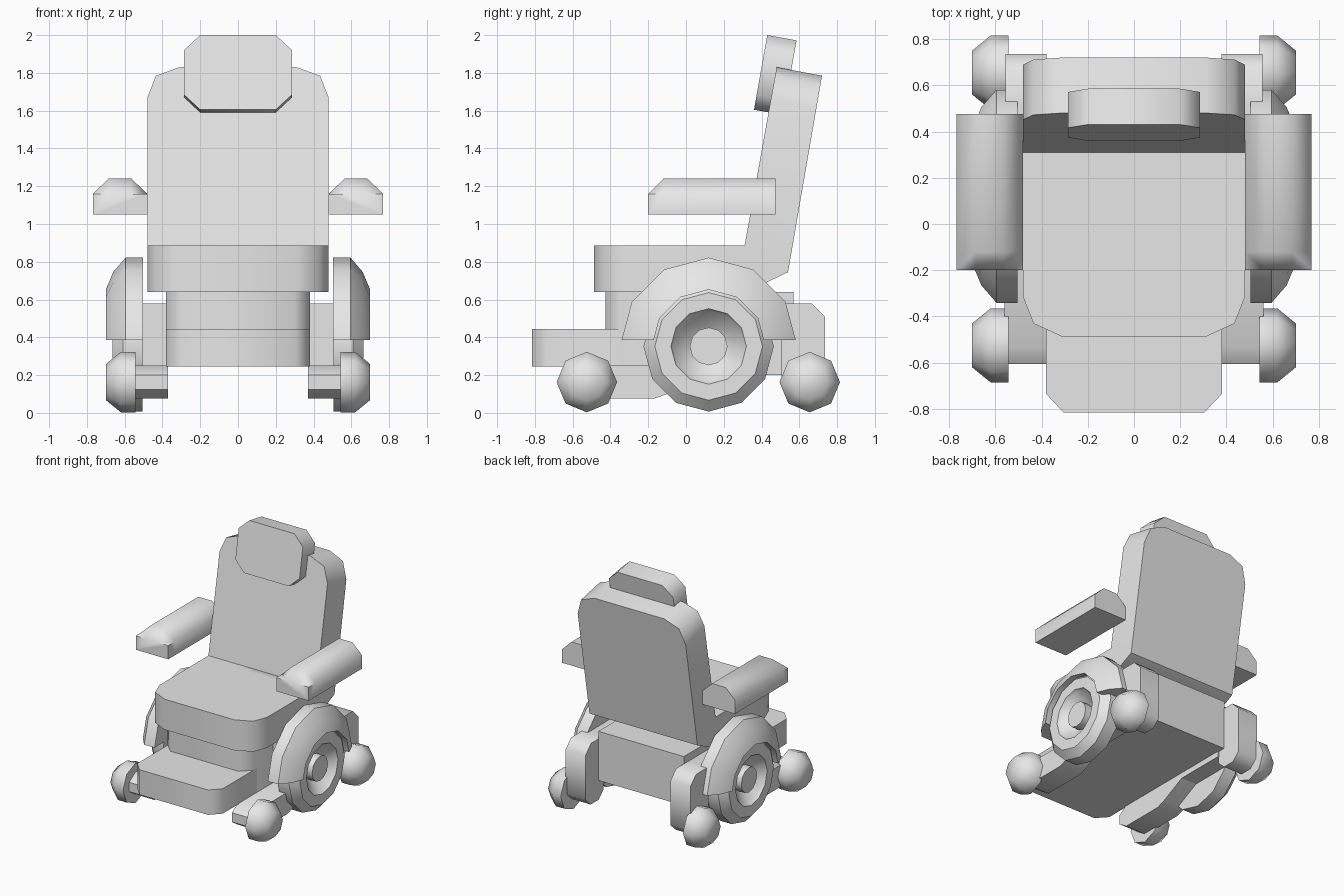
import bpy, bmesh, math

if "Cube" in bpy.data.objects:
    bpy.data.objects.remove(bpy.data.objects["Cube"])

grey = bpy.data.materials.new("plain_grey")
grey.diffuse_color = (0.8, 0.8, 0.8, 1)
grey.use_nodes = True
grey.node_tree.nodes["Principled BSDF"].inputs["Base Color"].default_value = grey.diffuse_color


def finish(name, bm, mirror=False, angle=55):
    bmesh.ops.remove_doubles(bm, verts=bm.verts, dist=0.0002)
    bmesh.ops.recalc_face_normals(bm, faces=bm.faces)
    mesh = bpy.data.meshes.new(name)
    bm.to_mesh(mesh)
    bm.free()
    mesh.materials.append(grey)
    obj = bpy.data.objects.new(name, mesh)
    bpy.context.collection.objects.link(obj)
    bpy.ops.object.select_all(action='DESELECT')
    obj.select_set(True)
    bpy.context.view_layer.objects.active = obj
    bpy.ops.object.shade_smooth_by_angle(angle=math.radians(angle))
    if mirror:
        obj.modifiers.new("Mirror", 'MIRROR')
    return obj


def loft(name, rings, mirror=False, angle=55):
    """Solid skinned through rings of matching points, capped at both ends."""
    bm = bmesh.new()
    loops = [[bm.verts.new(p) for p in ring] for ring in rings]
    for a, b in zip(loops, loops[1:]):
        for i in range(len(a)):
            j = (i + 1) % len(a)
            bm.faces.new((a[i], a[j], b[j], b[i]))
    bm.faces.new(loops[0])
    bm.faces.new(loops[-1])
    return finish(name, bm, mirror, angle)


def slab_z(name, pts, z0, z1):
    return loft(name, [[(x, y, z) for x, y in pts] for z in (z0, z1)])


def slab_x(name, pts, x0, x1, mirror=False):
    return loft(name, [[(x, y, z) for y, z in pts] for x in (x0, x1)], mirror)


def lathe(bm, profile, y, z, sides, closed=False):
    """Spin (x, radius) points about a sideways axle."""
    rings = []
    for k in range(sides):
        a = 2 * math.pi * k / sides
        rings.append([bm.verts.new((x, y + r * math.cos(a), z + r * math.sin(a)))
                      for x, r in profile])
    n = len(profile)
    for k in range(sides):
        a, b = rings[k], rings[(k + 1) % sides]
        for i in range(n if closed else n - 1):
            j = (i + 1) % n
            bm.faces.new((a[i], a[j], b[j], b[i]))
    if not closed:
        bm.faces.new([r[0] for r in rings])
        bm.faces.new([r[-1] for r in rings])


def both(half):
    """Complete an outline from its right half."""
    return half + [(-x, y) for x, y in reversed(half)]


# Seat cushion with rounded front corners
slab_z("seat", both([(0.48, 0.32), (0.48, -0.315), (0.435, -0.43), (0.31, -0.488)]),
       0.64, 0.885)

# Leaning backrest, with the wedge that joins it to the seat
outline = both([(0.48, 0), (0.48, 0.83), (0.435, 0.952), (0.31, 1)])


def along(a, b):
    return [(x, a[0] + (b[0] - a[0]) * t, a[1] + (b[1] - a[1]) * t) for x, t in outline]


loft("backrest", [along((0.31, 0.885), (0.48, 1.83)), along((0.54, 0.745), (0.72, 1.785))])
slab_x("backrest_foot", [(0.25, 0.64), (0.32, 0.64), (0.54, 0.745), (0.31, 0.885), (0.25, 0.885)],
       -0.48, 0.48)

# Headrest
outline = both([(0.2, 0), (0.285, 0.2), (0.285, 0.8), (0.2, 1)])
loft("headrest", [along((0.36, 1.605), (0.43, 2.0)), along((0.515, 1.577), (0.585, 1.972))])

# Armrests with bevelled tops and noses
arm = [(0.48, 1.05), (0.48, 1.16), (0.565, 1.24), (0.685, 1.24), (0.768, 1.16), (0.768, 1.05)]
loft("armrest", [[(x, 0.475, z) for x, z in arm],
                 [(x, -0.12, z) for x, z in arm],
                 [(x, -0.2, min(z, 1.16)) for x, z in arm]], mirror=True)

# Body and footrest
slab_z("body", both([(0.38, 0.57), (0.38, -0.35), (0.3, -0.425)]), 0.245, 0.64)
slab_z("footrest", both([(0.38, -0.3), (0.38, -0.735), (0.305, -0.815)]), 0.245, 0.445)

# Low arms carrying the front casters
slab_x("front_caster_arm", [(0.1, 0.25), (-0.53, 0.25), (-0.605, 0.2), (-0.605, 0.125),
                            (-0.53, 0.075), (-0.17, 0.075), (-0.1, 0.1), (0.1, 0.2)],
       0.37, 0.56, True)

# Drive housings and rear caster legs
slab_x("drive_housing", [(-0.1, 0.2), (0.51, 0.2), (0.51, 0.58), (-0.1, 0.58)], 0.37, 0.508, True)
slab_x("rear_caster_leg", [(0.505, 0.58), (0.665, 0.58), (0.735, 0.51), (0.735, 0.15),
                           (0.67, 0.09), (0.57, 0.09), (0.505, 0.15)], 0.378, 0.555, True)

# Domed casters
for name, y in (("front_caster", -0.525), ("rear_caster", 0.655)):
    bm = bmesh.new()
    lathe(bm, [(0.543, 0.16), (0.62, 0.16), (0.7, 0.095)], y, 0.163, 8)
    finish(name, bm, True)

# Drive wheels with a recessed hub
bm = bmesh.new()
lathe(bm, [(0.505, 0.345), (0.61, 0.345), (0.665, 0.285), (0.665, 0.2), (0.645, 0.19),
           (0.58, 0.1), (0.645, 0.1)], 0.12, 0.352, 12)
finish("drive_wheel", bm, True, 35)

# Wheel guards: upper part of a stepped ring
bm = bmesh.new()
lathe(bm, [(0.503, 0.3), (0.503, 0.47), (0.595, 0.47), (0.66, 0.395), (0.7, 0.3)],
      0.12, 0.352, 12, closed=True)
cut = bmesh.ops.bisect_plane(bm, geom=bm.verts[:] + bm.edges[:] + bm.faces[:],
                             plane_co=(0, 0, 0.387), plane_no=(0, 0, 1), clear_inner=True)
bmesh.ops.holes_fill(bm, edges=[e for e in bm.edges if e.is_boundary])
finish("wheel_guard", bm, True, 35)
